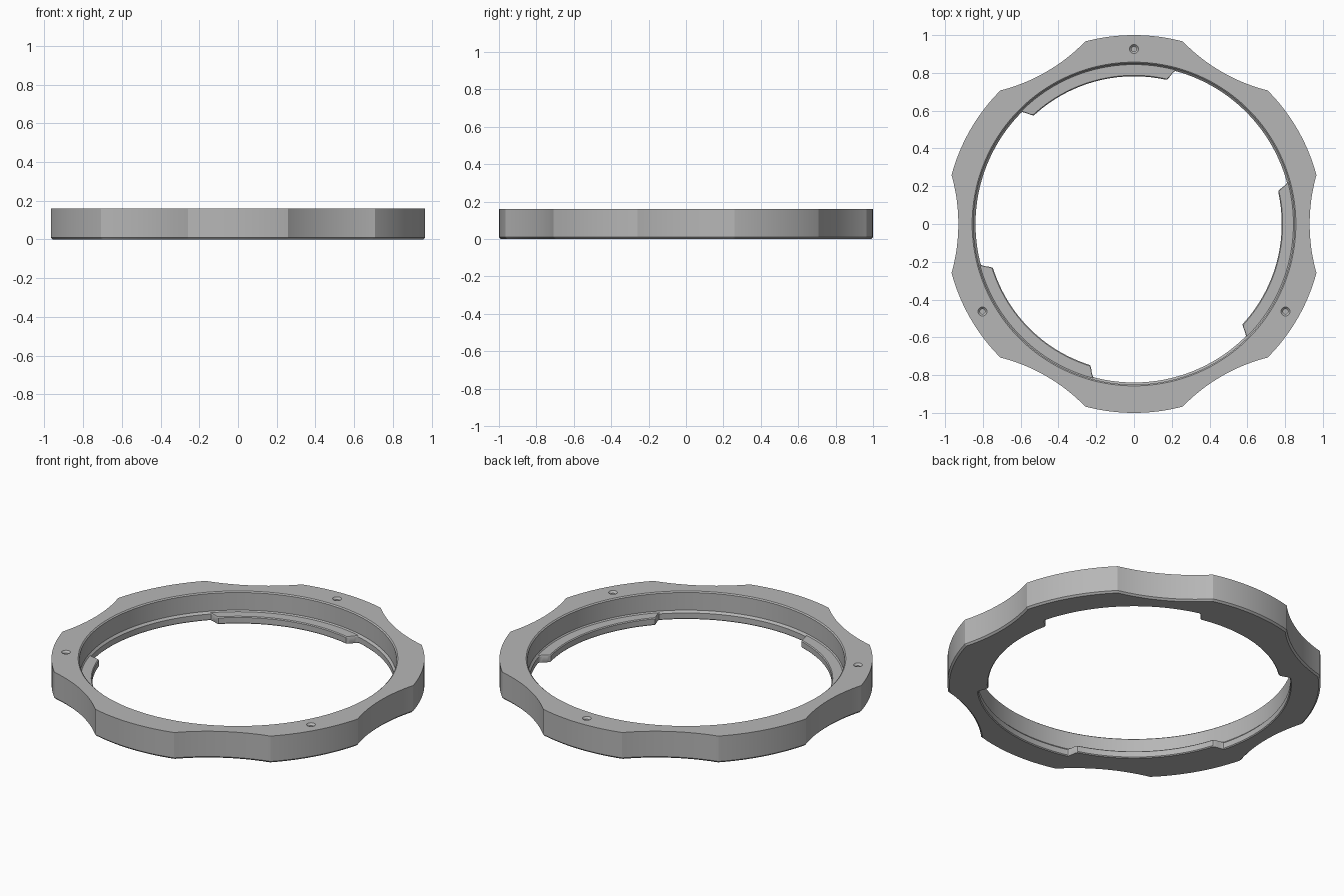
import bpy, bmesh, math
from math import sin, cos, radians, sqrt

if "Cube" in bpy.data.objects:
    bpy.data.objects.remove(bpy.data.objects["Cube"])

grey = bpy.data.materials.new("grey metal")
grey.diffuse_color = (0.47, 0.47, 0.47, 1)
grey.use_nodes = True
grey.node_tree.nodes["Principled BSDF"].inputs["Base Color"].default_value = grey.diffuse_color
N = 960  # columns around the ring


def outer_radius(deg):
    """Six round lobes of radius 1 with shallow concave scoops between them."""
    a = (deg + 30) % 60 - 30          # scoops are centred on 0, 60, 120...
    if abs(a) >= 15:
        return 1.0
    R, d = 0.95, 1.88
    p = radians(a)
    return d * cos(p) - sqrt(R * R - (d * sin(p)) ** 2)


def inner_radius(deg):
    """Plain lip, stepping in to three bayonet tabs with rounded ends."""
    a = abs((deg - 105) % 120 - 60)   # 60 = middle of the gap side
    off = abs((deg - 105 + 60) % 120 - 60)   # angle from tab centre
    t = min(max((30.3 - off) / 2.8, 0), 1)
    t = t * t * (3 - 2 * t)
    return 0.839 - 0.057 * t


def section(deg):
    o, i = outer_radius(deg), inner_radius(deg)
    return [(o - 0.01, 0), (o, 0.01), (o, 0.16),               # outside wall
            (0.857, 0.16), (0.85, 0.154), (0.85, 0.05),         # bore
            (0.844, 0.043), (i + 0.005, 0.043), (i, 0.038),     # ledge and tab
            (i, 0.005), (i + 0.005, 0)]


def finish(name, bm):
    bmesh.ops.recalc_face_normals(bm, faces=bm.faces)
    me = bpy.data.meshes.new(name)
    bm.to_mesh(me)
    bm.free()
    me.materials.append(grey)
    ob = bpy.data.objects.new(name, me)
    bpy.context.collection.objects.link(ob)
    return ob


def loft(bm, rings):
    """Join closed loops of vertices into a skin."""
    n, m = len(rings), len(rings[0])
    for i in range(n):
        for j in range(m):
            a, b = rings[i], rings[(i + 1) % n]
            bm.faces.new((a[j], b[j], b[(j + 1) % m], a[(j + 1) % m]))


# Lobed ring swept around z
bm = bmesh.new()
rings = []
for k in range(N):
    deg = 360 * k / N
    c, s = cos(radians(deg)), sin(radians(deg))
    rings.append([bm.verts.new((r * c, r * s, z)) for r, z in section(deg)])
loft(bm, rings)
ring = finish("bayonet_ring", bm)

# Three countersunk blind screw holes
bm = bmesh.new()
profile = [(0.0, 0.06), (0.013, 0.068), (0.013, 0.149), (0.024, 0.16), (0.024, 0.2), (0.0, 0.2)]
for deg in (90, 210, 330):
    cx, cy = 0.926 * cos(radians(deg)), 0.926 * sin(radians(deg))
    S = 24
    loops = [[bm.verts.new((cx + r * cos(2 * math.pi * k / S), cy + r * sin(2 * math.pi * k / S), z))
              for k in range(S)] for r, z in profile[1:-1]]
    for a, b in zip(loops, loops[1:]):
        for k in range(S):
            bm.faces.new((a[k], a[(k + 1) % S], b[(k + 1) % S], b[k]))
    bm.faces.new(loops[0])
    bm.faces.new(loops[-1])
cutter = finish("screw_hole_cutter", bm)
cutter.hide_render = True

mod = ring.modifiers.new("screw holes", 'BOOLEAN')
mod.operation = 'DIFFERENCE'
mod.solver = 'EXACT'
mod.object = cutter
bpy.context.view_layer.objects.active = ring
ring.select_set(True)
bpy.ops.object.modifier_apply(modifier=mod.name)
bpy.data.objects.remove(cutter)

bpy.ops.object.shade_smooth_by_angle(angle=radians(25))
